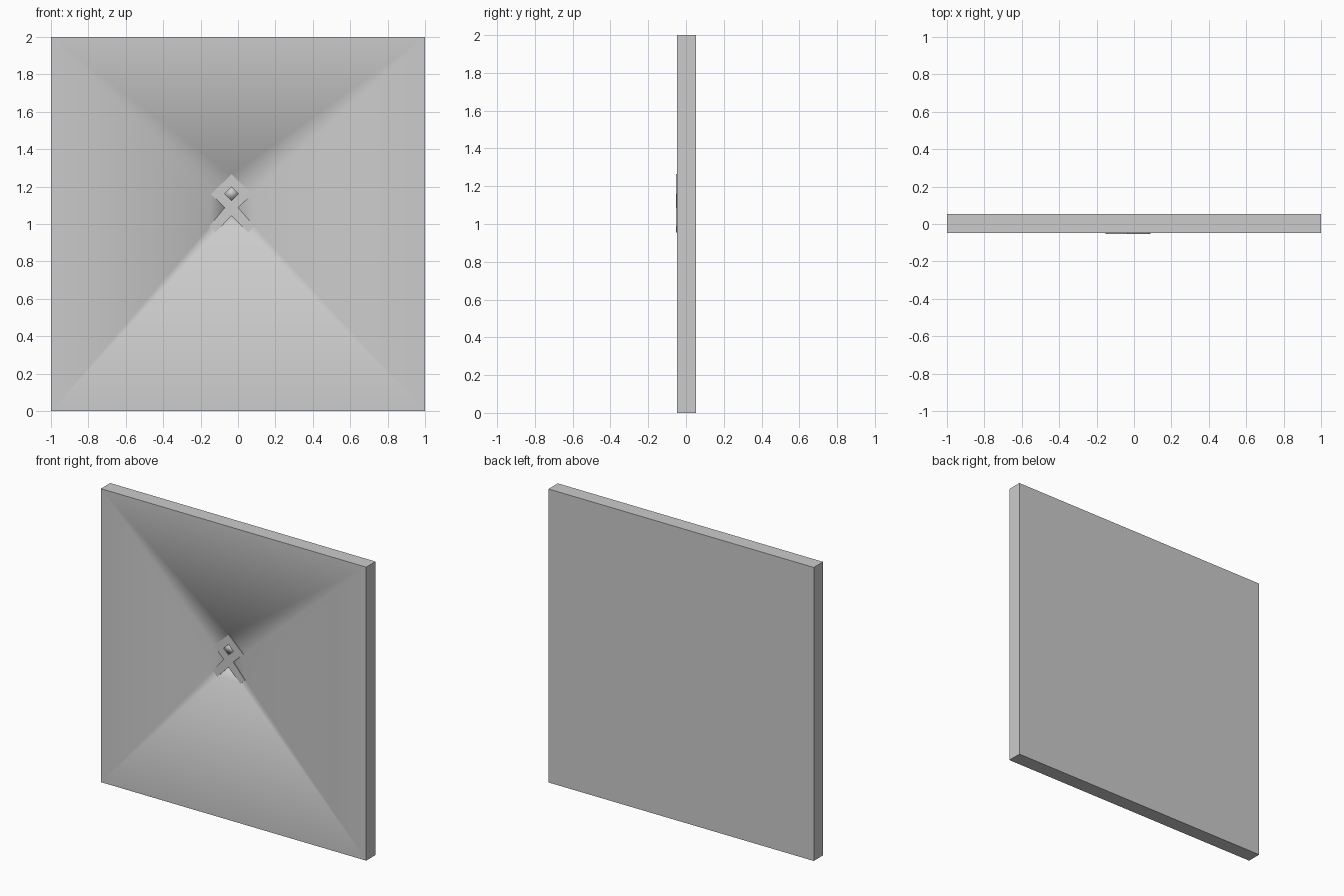
import bpy, bmesh

if "Cube" in bpy.data.objects:
    bpy.data.objects.remove(bpy.data.objects["Cube"])

FRONT, BACK, RAISED, FLOOR = -0.0475, 0.0525, -0.0525, -0.0445
square = [(-1, 0), (1, 0), (1, 2), (-1, 2)]
outline = [(-0.035, 1.265), (0.077, 1.16), (0.0, 1.088), (0.088, 0.988),
           (0.055, 0.955), (-0.035, 1.045), (-0.12, 0.955), (-0.153, 0.988),
           (-0.07, 1.088), (-0.145, 1.16)]
opening = [(-0.035, 1.2), (0.003, 1.162), (-0.035, 1.125), (-0.073, 1.162)]


def loop(bm, pts, y):
    vs = [bm.verts.new((x, y, z)) for x, z in pts]
    es = [bm.edges.new((vs[i], vs[(i + 1) % len(vs)])) for i in range(len(vs))]
    return vs, es


def fill(bm, *loops):
    bmesh.ops.triangle_fill(bm, use_beauty=True, normal=(0, -1, 0),
                            edges=[e for l in loops for e in l[1]])


def bridge(bm, a, b):
    va, vb = a[0], b[0]
    n = len(va)
    return [bm.faces.new((va[i], va[(i + 1) % n], vb[(i + 1) % n], vb[i])) for i in range(n)]


def finish(bm, name):
    bmesh.ops.recalc_face_normals(bm, faces=bm.faces[:])
    me = bpy.data.meshes.new(name)
    bm.to_mesh(me)
    bm.free()
    ob = bpy.data.objects.new(name, me)
    bpy.context.collection.objects.link(ob)


# Square panel with a shallow ribbon-shaped recess, shaded softly into the recess walls
bm = bmesh.new()
rim, out, hole = loop(bm, square, FRONT), loop(bm, outline, FRONT), loop(bm, opening, FRONT)
fill(bm, rim, out, hole)
back = loop(bm, square, BACK)
bm.faces.new(back[0])
out_floor, hole_floor = loop(bm, outline, FLOOR), loop(bm, opening, FLOOR)
fill(bm, out_floor, hole_floor)
bridge(bm, out, out_floor)
bridge(bm, hole, hole_floor)
sides = bridge(bm, rim, back)
for f in bm.faces:
    f.smooth = True
for f in sides:
    for e in f.edges:
        e.smooth = False
for e in out_floor[1] + hole_floor[1]:
    e.smooth = False
finish(bm, "panel")

# Flat crossed ribbon standing slightly proud of the panel
bm = bmesh.new()
ends = []
for y in (RAISED, FLOOR):
    pair = loop(bm, outline, y), loop(bm, opening, y)
    fill(bm, *pair)
    ends.append(pair)
for a, b in zip(*ends):
    bridge(bm, a, b)
finish(bm, "ribbon_inlay")
